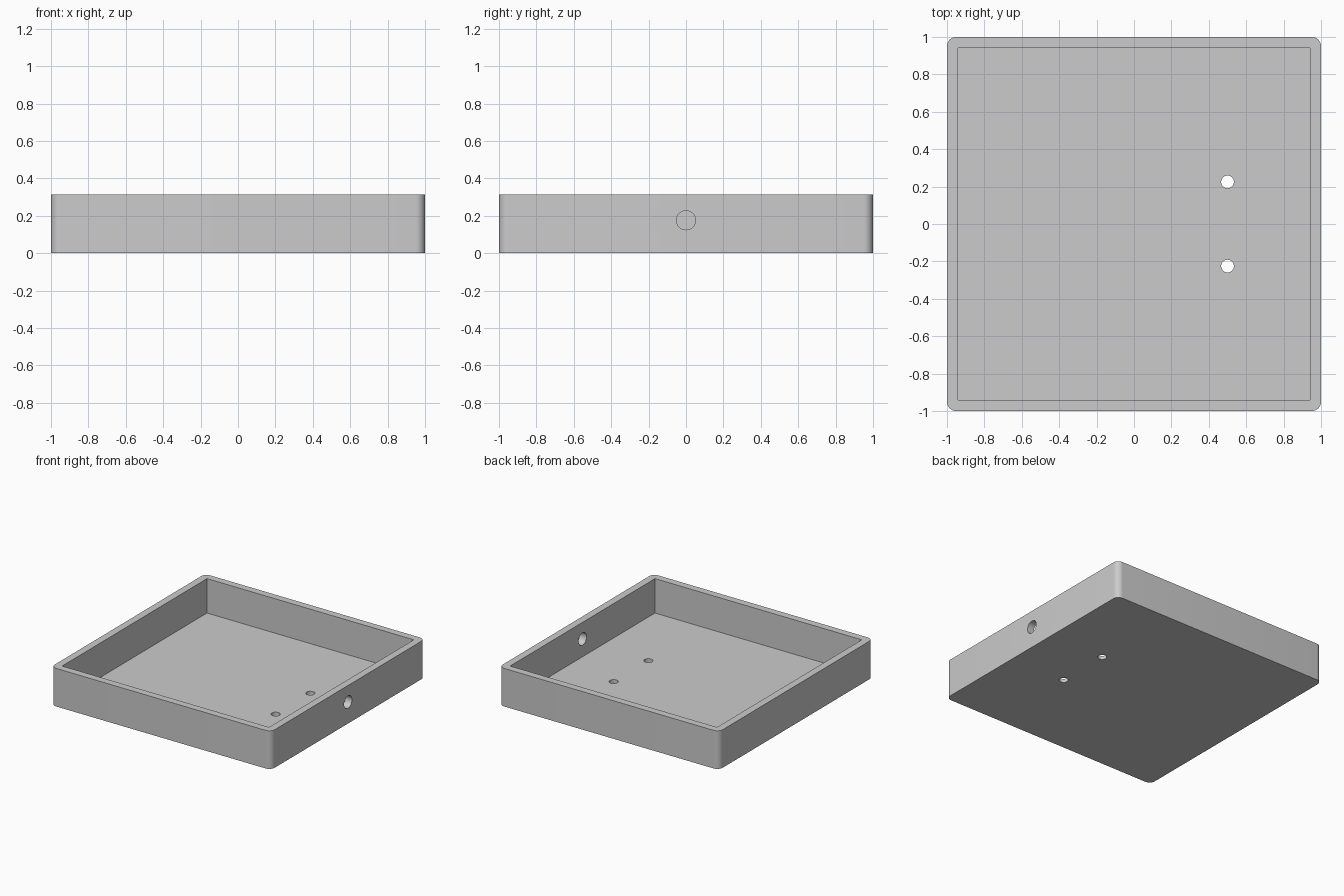
import bpy
import math

SIZE, HEIGHT = 2.0, 0.313
WALL, FLOOR, CORNER = 0.06, 0.03, 0.05

default = bpy.data.objects.get("Cube")
if default:
    bpy.data.objects.remove(default, do_unlink=True)

grey = bpy.data.materials.new("plain grey")
grey.use_nodes = True
colour = (0.6, 0.6, 0.6, 1)
grey.diffuse_color = colour
grey.node_tree.nodes["Principled BSDF"].inputs["Base Color"].default_value = colour


def box(name, width, low, high):
    """Square block spanning low to high in z."""
    bpy.ops.mesh.primitive_cube_add(size=1, location=(0, 0, (low + high) / 2))
    obj = bpy.context.object
    obj.name = name
    obj.scale = (width, width, high - low)
    bpy.ops.object.transform_apply(location=True, rotation=True, scale=True)
    obj.data.materials.append(grey)
    return obj


def drill(name, radius, depth, location, rotation=(0, 0, 0)):
    """Round cutter for a through hole."""
    bpy.ops.mesh.primitive_cylinder_add(vertices=48, radius=radius, depth=depth,
                                        location=location, rotation=rotation)
    obj = bpy.context.object
    obj.name = name
    obj.data.materials.append(grey)
    return obj


def apply(obj, modifier):
    bpy.context.view_layer.objects.active = obj
    bpy.ops.object.modifier_apply(modifier=modifier.name)


# Outer body with rounded upright corners
tray = box("tray", SIZE, 0, HEIGHT)
weights = tray.data.attributes.new("bevel_weight_edge", "FLOAT", "EDGE")
for edge in tray.data.edges:
    a, b = (tray.data.vertices[i].co for i in edge.vertices)
    weights.data[edge.index].value = float(abs(a.z - b.z) > HEIGHT / 2)
bevel = tray.modifiers.new("round corners", "BEVEL")
bevel.limit_method = "WEIGHT"
bevel.width = CORNER
bevel.segments = 10
apply(tray, bevel)

# Square cavity, two floor holes and one cable hole in the side wall
cutters = [box("cavity_cutter", SIZE - 2 * WALL, FLOOR, HEIGHT + 0.2)]
for side, y in (("front", -0.225), ("back", 0.225)):
    cutters.append(drill(side + "_floor_hole_cutter", 0.034, 0.2, (0.5, y, 0)))
cutters.append(drill("side_hole_cutter", 0.051, 0.2, (1 - WALL / 2, 0, 0.176),
                     (0, math.pi / 2, 0)))

for cutter in cutters:
    cut = tray.modifiers.new(cutter.name, "BOOLEAN")
    cut.operation = "DIFFERENCE"
    cut.solver = "EXACT"
    cut.object = cutter
    apply(tray, cut)
    bpy.data.objects.remove(cutter, do_unlink=True)

# Smooth corners and hole walls, crisp edges elsewhere
bpy.ops.object.select_all(action="DESELECT")
tray.select_set(True)
bpy.context.view_layer.objects.active = tray
bpy.ops.object.shade_smooth_by_angle(angle=math.radians(30))
